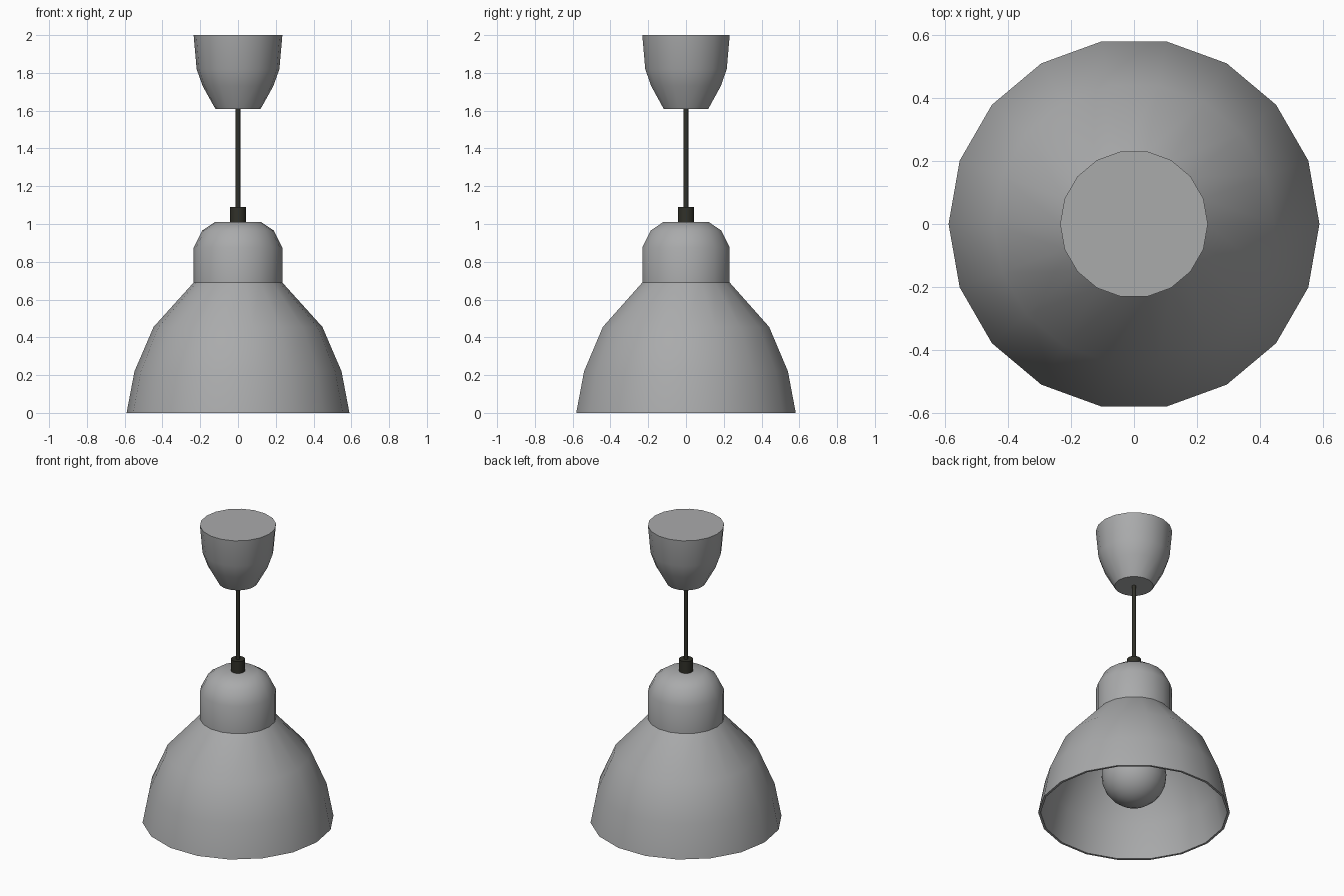
import bpy, bmesh, math

if "Cube" in bpy.data.objects:
    bpy.data.objects.remove(bpy.data.objects["Cube"])


def material(name, rgb):
    m = bpy.data.materials.new(name)
    m.diffuse_color = (*rgb, 1)
    m.use_nodes = True
    m.node_tree.nodes["Principled BSDF"].inputs["Base Color"].default_value = m.diffuse_color
    return m


grey = material("mid_grey", (0.40, 0.405, 0.41))
black = material("cable_black", (0.03, 0.03, 0.022))


def lathe(name, profile, sides, mat, angle=40):
    """Revolve (radius, height) points, listed bottom-outside to top; radius 0 makes a pole."""
    bm = bmesh.new()
    rings = []
    for r, z in profile:
        if r == 0:
            rings.append([bm.verts.new((0, 0, z))])
        else:
            rings.append([bm.verts.new((r * math.cos(2 * math.pi * i / sides),
                                        r * math.sin(2 * math.pi * i / sides), z))
                          for i in range(sides)])
    for a, b in zip(rings, rings[1:]):
        for i in range(sides):
            j = (i + 1) % sides
            if len(a) == 1:
                bm.faces.new((a[0], b[j], b[i]))
            elif len(b) == 1:
                bm.faces.new((a[i], a[j], b[0]))
            else:
                bm.faces.new((a[i], a[j], b[j], b[i]))
    me = bpy.data.meshes.new(name)
    bm.to_mesh(me)
    bm.free()
    me.materials.append(mat)
    ob = bpy.data.objects.new(name, me)
    bpy.context.collection.objects.link(ob)
    bpy.ops.object.select_all(action='DESELECT')
    ob.select_set(True)
    bpy.context.view_layer.objects.active = ob
    bpy.ops.object.shade_smooth_by_angle(angle=math.radians(angle))
    return ob


# Bell shade with domed neck: inner skin, rim, then outer skin up to the top
inner = [(0, 0.99), (0.115, 0.99), (0.175, 0.95), (0.218, 0.87), (0.218, 0.685),
         (0.43, 0.447), (0.53, 0.217), (0.575, 0)]
outer = [(0.59, 0), (0.548, 0.22), (0.447, 0.455), (0.235, 0.69), (0.235, 0.875),
         (0.19, 0.965), (0.123, 1.01), (0, 1.01)]
lathe("shade", inner + outer, 18, grey)

# Cable collar and hanging cable
lathe("cable_collar", [(0, 1.0), (0.043, 1.0), (0.043, 1.09), (0, 1.09)], 18, black)
lathe("cable", [(0, 1.05), (0.013, 1.05), (0.013, 1.62), (0, 1.62)], 12, black)

# Ceiling cup, closed at the top
lathe("ceiling_cup", [(0, 1.61), (0.12, 1.61), (0.187, 1.73), (0.219, 1.82),
                      (0.235, 2.0), (0, 2.0)], 18, grey)

# Round bulb with a neck rising into the shade
ball = [(0.2 * math.sin(math.radians(t)), 0.26 - 0.2 * math.cos(math.radians(t)))
        for t in range(15, 150, 15)]
lathe("bulb", [(0, 0.06)] + ball + [(0.09, 0.5), (0.08, 0.56), (0, 0.56)], 24, grey)

# Lamp socket inside the neck
lathe("socket", [(0, 0.55), (0.09, 0.55), (0.09, 0.99), (0, 0.99)], 18, grey)
